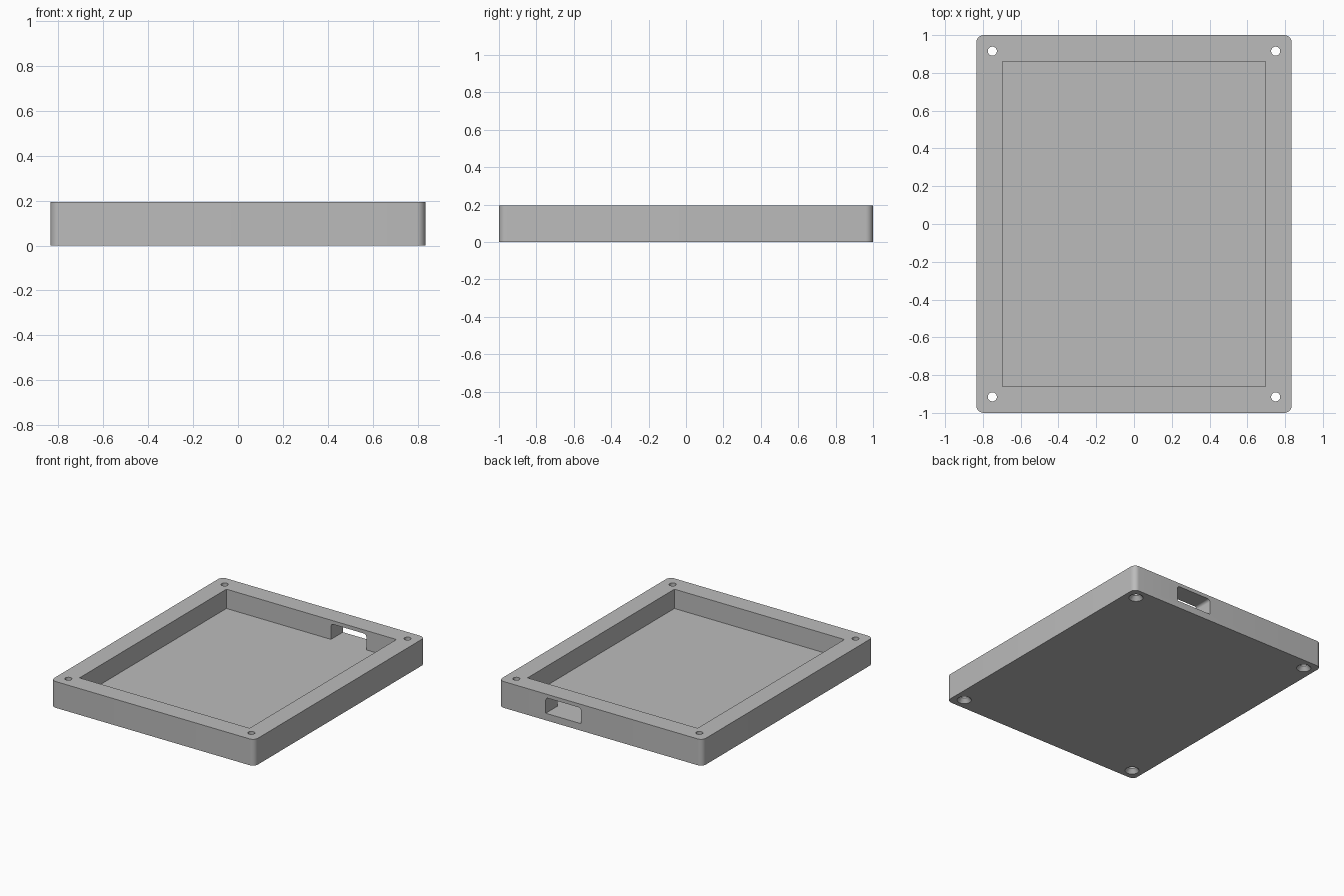
import bpy, bmesh, math
from mathutils import Matrix, Vector

if "Cube" in bpy.data.objects:
    bpy.data.objects.remove(bpy.data.objects["Cube"], do_unlink=True)

WIDTH, LENGTH, HEIGHT = 1.67, 2.0, 0.195
FLOOR = 0.052

grey = bpy.data.materials.new("plain grey")
grey.use_nodes = True
color = (0.5, 0.5, 0.5, 1)
grey.diffuse_color = color
grey.node_tree.nodes["Principled BSDF"].inputs["Base Color"].default_value = color


def finish(name, bm):
    bmesh.ops.recalc_face_normals(bm, faces=bm.faces)
    mesh = bpy.data.meshes.new(name)
    bm.to_mesh(mesh)
    bm.free()
    mesh.materials.append(grey)
    obj = bpy.data.objects.new(name, mesh)
    bpy.context.collection.objects.link(obj)
    return obj


def block(name, low, high, radius=0, rounded=None):
    """Box between two corners, with the edges picked by a rule rounded off."""
    low, high = Vector(low), Vector(high)
    bm = bmesh.new()
    bmesh.ops.create_cube(bm, size=1, matrix=Matrix.Translation((low + high) / 2)
                          @ Matrix.Diagonal((*(high - low), 1)))
    if rounded:
        edges = [e for e in bm.edges if rounded(e.verts[0].co, e.verts[1].co)]
        bmesh.ops.bevel(bm, geom=edges, offset=radius, segments=8,
                        profile=0.5, affect='EDGES')
    return finish(name, bm)


def screw_hole(name, x, y, sides=32):
    """Straight hole that flares into a countersink at the underside."""
    profile = [(0.049, -0.02), (0.049, 0), (0.024, 0.03), (0.024, HEIGHT + 0.02)]
    bm = bmesh.new()
    rings = [[bm.verts.new((x + r * math.cos(math.tau * i / sides),
                            y + r * math.sin(math.tau * i / sides), z))
              for i in range(sides)] for r, z in profile]
    for a, b in zip(rings, rings[1:]):
        for i in range(sides):
            j = (i + 1) % sides
            bm.faces.new((a[i], a[j], b[j], b[i]))
    bm.faces.new(rings[0])
    bm.faces.new(rings[-1])
    return finish(name, bm)


# Tray body with rounded upright corners
tray = block("tray", (-WIDTH / 2, -LENGTH / 2, 0), (WIDTH / 2, LENGTH / 2, HEIGHT),
             0.04, lambda a, b: abs(a.z - b.z) > 0.1)

# Inner cavity, port slot through the back wall, and corner screw holes
slot_top = 0.168
cutters = [
    block("cavity_cutter", (-0.697, -0.86, FLOOR), (0.697, 0.86, HEIGHT + 0.1)),
    block("port_cutter", (0.16, 0.8, FLOOR), (0.45, 1.1, slot_top), 0.02,
          lambda a, b: abs(a.y - b.y) > 0.1 and a.z > 0.1),
]
for x in (-0.75, 0.75):
    for y in (-0.915, 0.915):
        cutters.append(screw_hole("screw_hole_cutter", x, y))

bpy.context.view_layer.objects.active = tray
for cutter in cutters:
    cutter.hide_render = True
    mod = tray.modifiers.new("cut", 'BOOLEAN')
    mod.operation = 'DIFFERENCE'
    mod.solver = 'EXACT'
    mod.object = cutter
    bpy.ops.object.modifier_apply(modifier=mod.name)
    bpy.data.objects.remove(cutter, do_unlink=True)

# Smooth curved walls, sharp edges elsewhere
bpy.ops.object.select_all(action='DESELECT')
tray.select_set(True)
bpy.ops.object.shade_smooth_by_angle(angle=math.radians(30))
